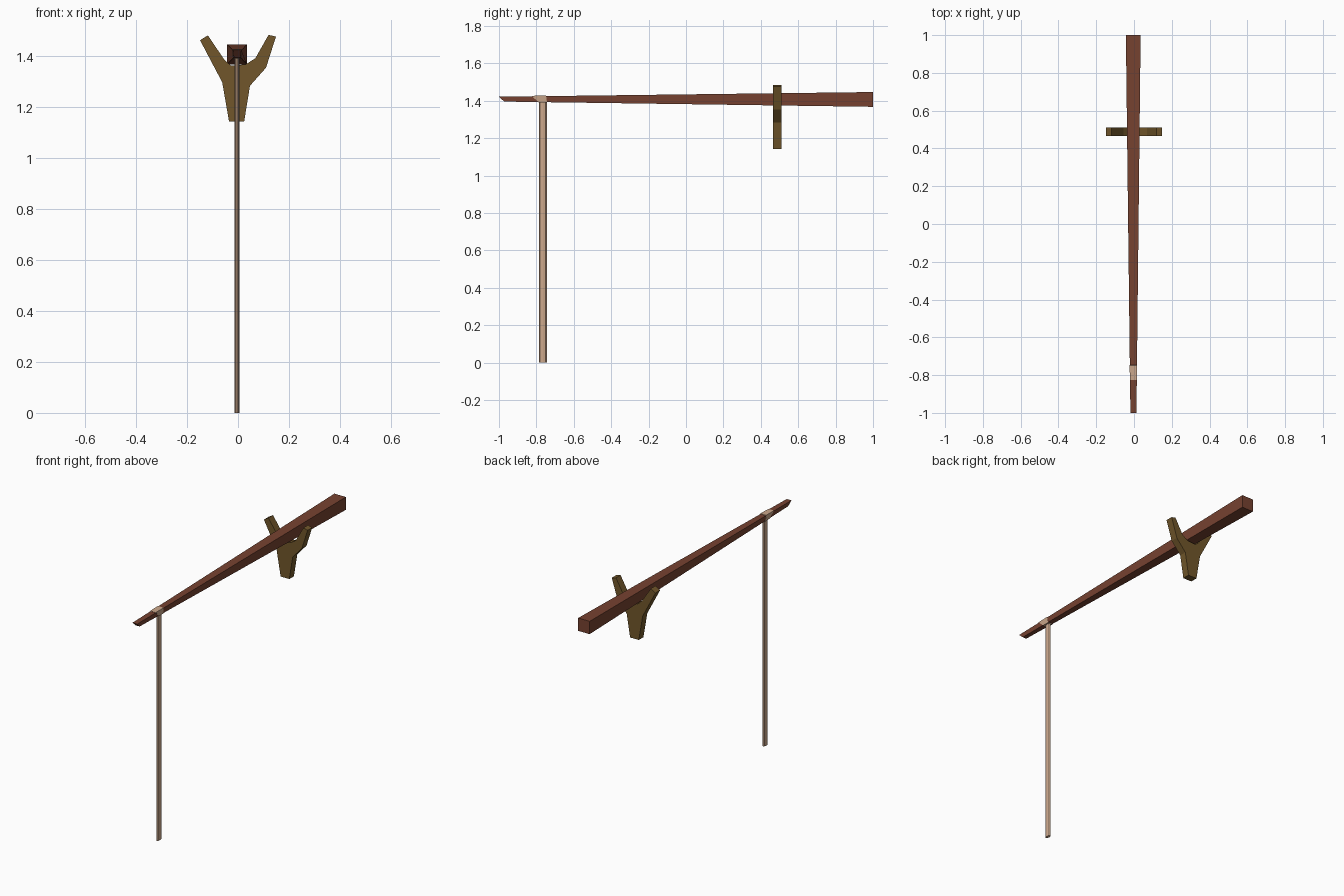
import bpy, bmesh, math

if "Cube" in bpy.data.objects:
    bpy.data.objects.remove(bpy.data.objects["Cube"])


def material(name, color):
    m = bpy.data.materials.new(name)
    m.diffuse_color = (*color, 1)
    m.use_nodes = True
    m.node_tree.nodes["Principled BSDF"].inputs["Base Color"].default_value = m.diffuse_color
    return m


red_wood = material("red brown wood", (0.185, 0.055, 0.030))
olive_wood = material("olive wood", (0.165, 0.094, 0.024))
rope_tan = material("rope tan", (0.60, 0.39, 0.26))


def loft(name, ring_a, ring_b, mat):
    """Closed solid between two matching outlines."""
    bm = bmesh.new()
    a = [bm.verts.new(p) for p in ring_a]
    b = [bm.verts.new(p) for p in ring_b]
    n = len(a)
    bm.faces.new(a)
    bm.faces.new(b[::-1])
    for i in range(n):
        j = (i + 1) % n
        bm.faces.new((a[i], b[i], b[j], a[j]))
    bmesh.ops.recalc_face_normals(bm, faces=bm.faces)
    me = bpy.data.meshes.new(name)
    bm.to_mesh(me)
    bm.free()
    me.materials.append(mat)
    ob = bpy.data.objects.new(name, me)
    bpy.context.collection.objects.link(ob)
    return ob


def section(y_top, y_bot, x0, x1, z0, z1, inset=0.0):
    """Four-sided beam section, optionally slanted and narrower below."""
    return [(x0, y_top, z1), (x1, y_top, z1),
            (x1 - inset, y_bot, z0), (x0 + inset, y_bot, z0)]


# tapered beam with a slanted cut at the thin end
loft("beam",
     section(-1.0, -0.972, -0.019, 0.013, 1.396, 1.422, 0.003),
     section(1.0, 1.0, -0.043, 0.035, 1.368, 1.447), red_wood)

# rope wrap around the thin end of the beam
loft("rope_wrap",
     section(-0.825, -0.788, -0.022, 0.016, 1.391, 1.427, 0.003),
     section(-0.748, -0.743, -0.023, 0.017, 1.390, 1.428, 0.003), rope_tan)

# flattened hanging rope
ring = [(-0.004 + 0.009 * math.cos(math.tau * i / 8),
         -0.765 + 0.021 * math.sin(math.tau * i / 8)) for i in range(8)]
loft("hanging_rope", [(x, y, 0.0) for x, y in ring],
     [(x, y, 1.40) for x, y in ring], rope_tan)

# forked branch under the beam
fork = [(-0.149, 1.463), (-0.118, 1.482), (-0.055, 1.388), (-0.028, 1.363),
        (0.030, 1.368), (0.068, 1.392), (0.120, 1.484), (0.149, 1.477),
        (0.110, 1.355), (0.047, 1.284), (0.024, 1.143), (-0.035, 1.143),
        (-0.062, 1.298)]
loft("forked_support", [(x, 0.465, z) for x, z in fork],
     [(x, 0.510, z) for x, z in fork], olive_wood)
